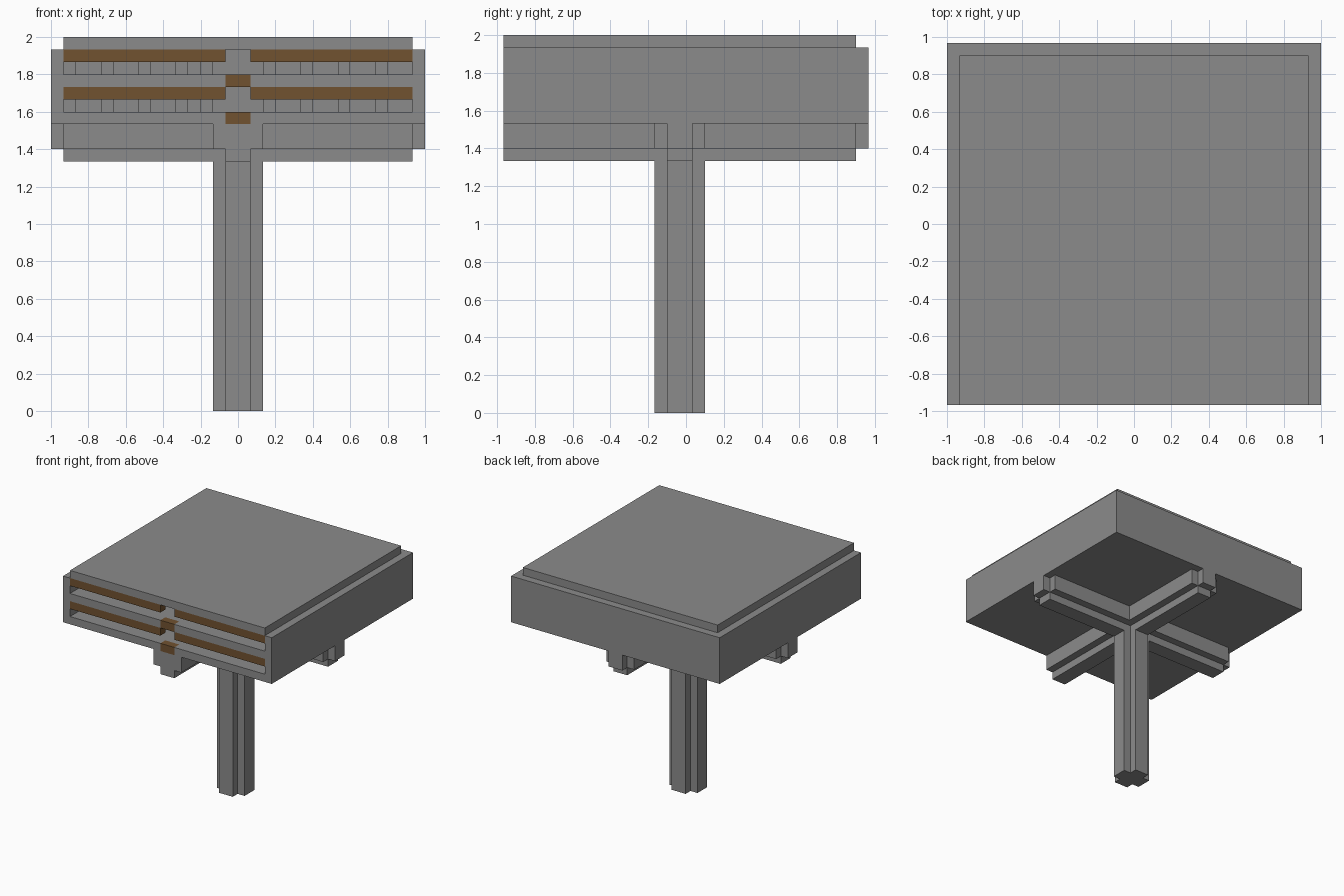
import bpy

if "Cube" in bpy.data.objects:
    bpy.data.objects.remove(bpy.data.objects["Cube"])

U = 1 / 15        # module size
MID = -0.5 * U    # post axis in y
FRONT = -14.5     # front plane, in modules


def material(name, rgb):
    m = bpy.data.materials.new(name)
    m.use_nodes = True
    m.diffuse_color = (*rgb, 1)
    m.node_tree.nodes["Principled BSDF"].inputs["Base Color"].default_value = (*rgb, 1)
    return m


GREY = material("stone grey", (0.26, 0.26, 0.26))
BROWN = material("wood brown", (0.165, 0.085, 0.03))


def box(name, x, y, z, mat=GREY):
    """Box from (low, high) ranges given in modules."""
    lo, hi = zip(x, y, z)
    bpy.ops.mesh.primitive_cube_add(size=1)
    ob = bpy.context.object
    ob.name = name
    for v in ob.data.vertices:
        v.co = [U * (h if c > 0 else l) for c, l, h in zip(v.co, lo, hi)]
    ob.data.materials.append(mat)
    return ob


def combine(base, tools, operation):
    """Apply booleans to the base and remove the tools."""
    for tool in tools:
        tool.hide_render = True
        mod = base.modifiers.new("shape", "BOOLEAN")
        mod.operation = operation
        mod.solver = "EXACT"
        mod.object = tool
        bpy.context.view_layer.objects.active = base
        bpy.ops.object.modifier_apply(modifier=mod.name)
        bpy.data.objects.remove(tool)
    return base


# Hollow cabinet with two shelf openings and a notch under each
BACK = -8
cutters = []
for floor, top in ((24, 26), (27, 29.3)):
    cutters.append(box("slot_cutter", (-14, 14), (FRONT - 1, BACK), (floor, top)))
for low, high in ((22.5, 24.5), (26, 27.5)):
    cutters.append(box("notch_cutter", (-1, 1), (FRONT - 1, FRONT + 1), (low, high)))
cabinet = box("cabinet", (-15, 15), (FRONT, 14.5), (23, 29))
combine(cabinet, cutters, "DIFFERENCE")

box("top_slab", (-14, 14), (FRONT, 13.5), (29, 30))

# Wooden front rails, centre handles and ribs deep inside each shelf
for label, floor in (("lower", 24), ("upper", 27)):
    for side, x in (("right", (-14, -1)), ("left", (1, 14))):
        box(f"{label}_rail_{side}", x, (FRONT, FRONT + 1), (floor + 1, floor + 2), BROWN)
    box(f"{label}_handle", (-1, 1), (FRONT, FRONT + 1), (floor - 1, floor), BROWN)
    for i, x in enumerate((-14, -11, -8, -5, -3, 2, 5, 8, 11)):
        box(f"{label}_rib_{i + 1}", (x, x + 1), (BACK - 1, BACK), (floor, floor + 2))

# Crossed support beams: wide layer, narrow tips and a narrow lower layer
beams = box("support_beams", (-14, 14), (-2.5, 1.5), (21, 23))
combine(beams, [
    box("wide_y", (-2, 2), (FRONT, 13.5), (21, 23)),
    box("tip_x", (-15, 15), (-1.5, 0.5), (21, 23)),
    box("tip_y", (-1, 1), (FRONT, 14.5), (21, 23)),
    box("low_x", (-14, 14), (-1.5, 0.5), (20, 22)),
    box("low_y", (-1, 1), (FRONT, 13.5), (20, 22)),
], "UNION")

# Post with a plus-shaped section
post = box("post", (-2, 2), (-1.5, 0.5), (0, 21))
combine(post, [box("post_wing", (-1, 1), (-2.5, 1.5), (0, 21))], "UNION")
